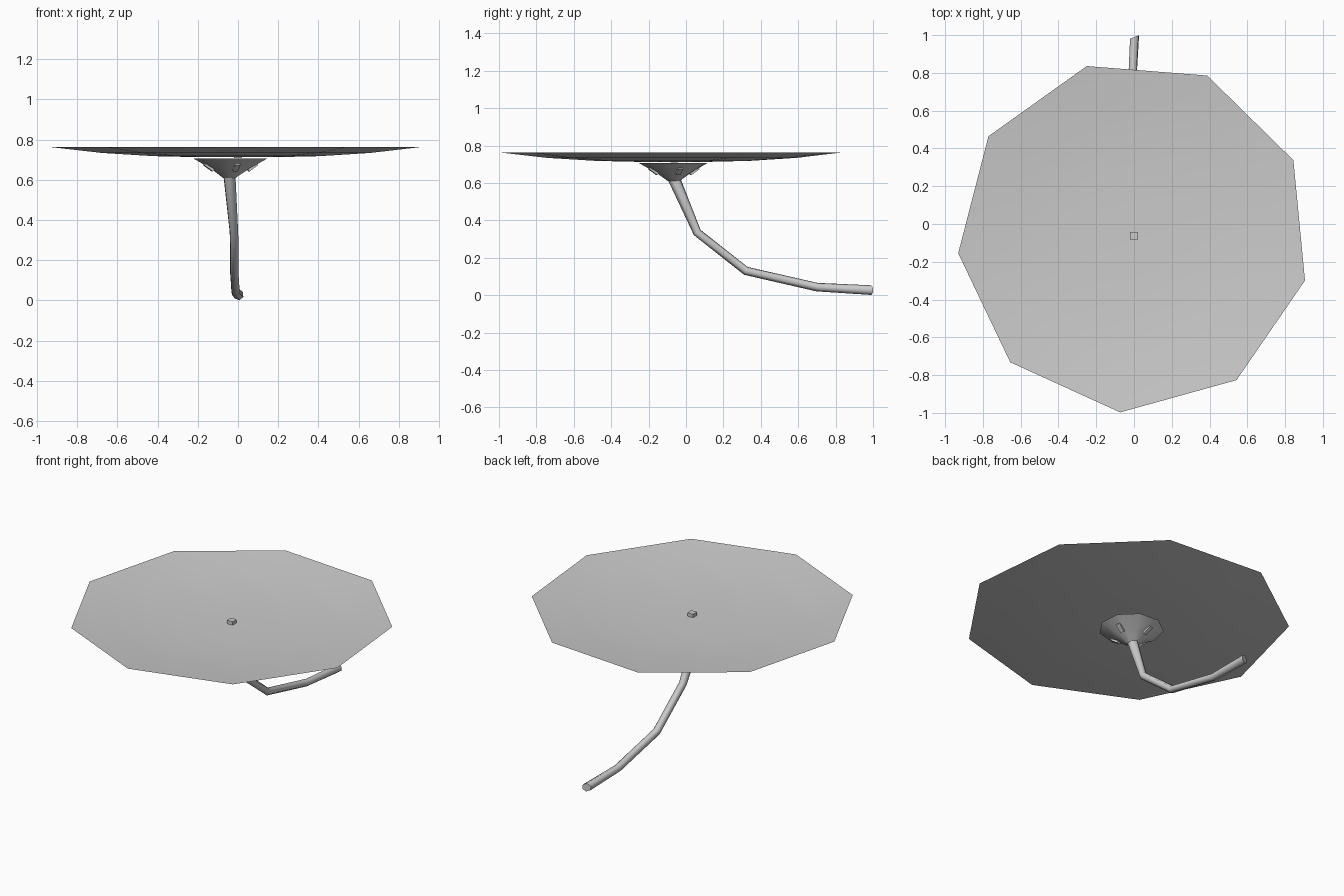
import bpy, bmesh, math
from mathutils import Vector, Matrix

cube = bpy.data.objects.get("Cube")
if cube:
    bpy.data.objects.remove(cube, do_unlink=True)

grey = bpy.data.materials.new("pale grey")
grey.use_nodes = True
COLOUR = (0.6, 0.6, 0.6, 1)
grey.diffuse_color = COLOUR
grey.node_tree.nodes["Principled BSDF"].inputs["Base Color"].default_value = COLOUR


def finish(bm, name, smooth=None):
    mesh = bpy.data.meshes.new(name)
    bm.to_mesh(mesh)
    bm.free()
    mesh.materials.append(grey)
    obj = bpy.data.objects.new(name, mesh)
    bpy.context.collection.objects.link(obj)
    if smooth:
        bpy.ops.object.select_all(action="DESELECT")
        obj.select_set(True)
        bpy.context.view_layer.objects.active = obj
        bpy.ops.object.shade_smooth_by_angle(angle=math.radians(smooth))
    return obj


def ring(bm, centre, radius, sides, start, u=Vector((1, 0, 0)), v=Vector((0, 1, 0))):
    angles = [start + math.tau * i / sides for i in range(sides)]
    return [bm.verts.new(Vector(centre) + radius * (u * math.cos(a) + v * math.sin(a)))
            for a in angles]


def bridge(bm, a, b):
    n = len(a)
    for i in range(n):
        j = (i + 1) % n
        bm.faces.new((a[i], a[j], b[j], b[i]))


SIDES = 9
START = math.radians(25.5)

# Shallow nine-sided dish, a single curved skin
bm = bmesh.new()
rings = [ring(bm, (0, -0.065, z), r, SIDES, START)
         for r, z in [(0.2, 0.713), (0.42, 0.718), (0.68, 0.734), (0.935, 0.763)]]
bm.faces.new(rings[0])
for a, b in zip(rings, rings[1:]):
    bridge(bm, b, a)
bmesh.ops.recalc_face_normals(bm, faces=bm.faces)
if sum(f.normal.z for f in bm.faces) < 0:
    bmesh.ops.reverse_faces(bm, faces=bm.faces)
finish(bm, "dish", 60)

# Small block in the middle of the dish
bm = bmesh.new()
bmesh.ops.create_cube(bm, size=1, matrix=Matrix.Translation((0, -0.062, 0.722))
                      @ Matrix.Diagonal((0.04, 0.04, 0.026, 1)))
finish(bm, "centre_block")

# Flared collar under the dish
bm = bmesh.new()
rings = [ring(bm, (x, y, z), r, SIDES, START)
         for x, y, z, r in [(-0.043, -0.065, 0.61, 0.032), (-0.038, -0.065, 0.655, 0.095),
                            (-0.035, -0.066, 0.706, 0.187)]]
for a, b in zip(rings, rings[1:]):
    bridge(bm, a, b)
bm.faces.new(rings[-1])
bmesh.ops.recalc_face_normals(bm, faces=bm.faces)
finish(bm, "collar", 60)

# Four small ribs around the collar
for i, side in enumerate(("left", "back", "right", "front")):
    bm = bmesh.new()
    place = (Matrix.Translation((-0.037, -0.065, 0.67))
             @ Matrix.Rotation(math.radians(15 + 90 * i), 4, "Z")
             @ Matrix.Translation((0.108, 0, 0))
             @ Matrix.Rotation(math.radians(55), 4, "Y"))
    bmesh.ops.create_cube(bm, size=1, matrix=place @ Matrix.Diagonal((0.03, 0.026, 0.055, 1)))
    finish(bm, side + "_rib")

# Bent stem trailing to the back
path = [Vector(p) for p in [(-0.043, -0.065, 0.625), (-0.02, 0.06, 0.335), (-0.018, 0.32, 0.13),
                            (-0.012, 0.7, 0.043), (0.003, 0.99, 0.027)]]
radii = [0.033, 0.023, 0.023, 0.023, 0.026]
bm = bmesh.new()
rings = []
for i, (p, r) in enumerate(zip(path, radii)):
    along = (path[min(i + 1, len(path) - 1)] - path[max(i - 1, 0)]).normalized()
    u = Vector((1, 0, 0))
    u = (u - along * u.dot(along)).normalized()
    rings.append(ring(bm, p, r, 6, 0.4, u, along.cross(u)))
for a, b in zip(rings, rings[1:]):
    bridge(bm, a, b)
bm.faces.new(rings[0])
bm.faces.new(rings[-1])
# Slanted cut on the loose end
for vert in rings[-1]:
    vert.co.y = 0.99 + 0.4 * (vert.co.x - 0.003)
bmesh.ops.recalc_face_normals(bm, faces=bm.faces)
finish(bm, "stem", 65)
